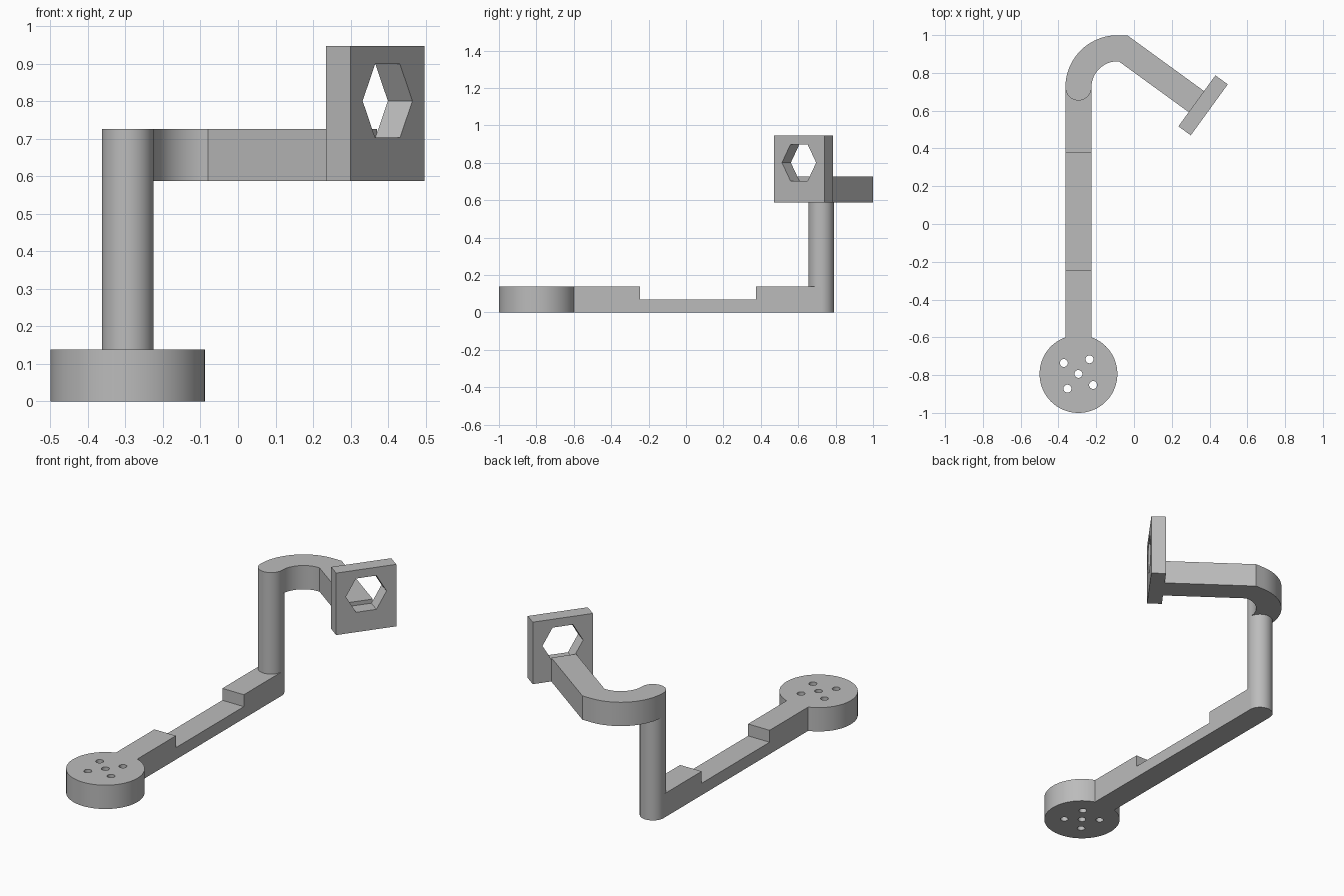
import bpy
import bmesh
from math import sin, cos, tan, pi, radians
from mathutils import Matrix, Vector

cube = bpy.data.objects.get("Cube")
if cube:
    bpy.data.objects.remove(cube, do_unlink=True)

grey = bpy.data.materials.new("plain grey")
grey.use_nodes = True
grey.diffuse_color = (0.5, 0.5, 0.5, 1)
grey.node_tree.nodes["Principled BSDF"].inputs["Base Color"].default_value = (0.5, 0.5, 0.5, 1)

THICK = 0.138          # width and height of the bar
HALF = THICK / 2
BAR_X = -0.294
POST_Y = 0.723
TOP = 0.726


def prism(name, outline, depth, matrix):
    """Extrude a flat outline along local z, then place it."""
    bm = bmesh.new()
    face = bm.faces.new([bm.verts.new((u, v, 0)) for u, v in outline])
    ext = bmesh.ops.extrude_face_region(bm, geom=[face])
    moved = [g for g in ext["geom"] if isinstance(g, bmesh.types.BMVert)]
    bmesh.ops.translate(bm, verts=moved, vec=(0, 0, depth))
    bm.transform(matrix)
    bmesh.ops.recalc_face_normals(bm, faces=bm.faces)
    mesh = bpy.data.meshes.new(name)
    bm.to_mesh(mesh)
    bm.free()
    mesh.materials.append(grey)
    obj = bpy.data.objects.new(name, mesh)
    bpy.context.collection.objects.link(obj)
    return obj


def arc(radius, start, end, steps, cx=0, cy=0):
    angles = [radians(start + (end - start) * i / steps) for i in range(steps + 1)]
    return [(cx + radius * cos(a), cy + radius * sin(a)) for a in angles]


def ring(radius, sides):
    return arc(radius, 0, 360, sides)[:-1]


def activate(obj):
    bpy.ops.object.select_all(action="DESELECT")
    obj.select_set(True)
    bpy.context.view_layer.objects.active = obj


def cut(obj, cutter):
    cutter.hide_render = True
    mod = obj.modifiers.new("cut", "BOOLEAN")
    mod.operation = "DIFFERENCE"
    mod.solver = "EXACT"
    mod.object = cutter
    activate(obj)
    bpy.ops.object.modifier_apply(modifier=mod.name)
    bpy.data.objects.remove(cutter, do_unlink=True)


def smooth(obj):
    activate(obj)
    bpy.ops.object.shade_smooth_by_angle(angle=radians(30))


# Round base with a centre hole and four holes around it
centre = Vector((BAR_X, -0.794, 0))
base = prism("round_base", ring(0.206, 96), THICK, Matrix.Translation(centre))
spots = [(0, 0)] + arc(0.097, 53, 323, 3)
for x, y in spots:
    place = Matrix.Translation(centre + Vector((x, y, -0.1)))
    cut(base, prism("hole_cutter", ring(0.021, 24), 0.4, place))
smooth(base)

# Bar with a lowered middle, drawn from the side
side = [(-0.602, 0), (POST_Y, 0), (POST_Y, THICK), (0.375, THICK),
        (0.375, HALF), (-0.247, HALF), (-0.247, THICK), (-0.602, THICK)]
to_side = Matrix(((0, 0, 1, BAR_X - HALF), (1, 0, 0, 0), (0, 1, 0, 0), (0, 0, 0, 1)))
prism("stepped_bar", side, THICK, to_side)

# Upright post
post = prism("post", ring(HALF, 64), TOP, Matrix.Translation((BAR_X, POST_Y, 0)))
smooth(post)

# Plate frame: local x runs along its width, local y points away from the hook
turn = radians(-36)
out = Vector((cos(turn), sin(turn), 0))
along = Vector((-sin(turn), cos(turn), 0))
back = Vector((0.333, 0.652, 0))

# Hook: quarter turn, mitred corner, straight run up to the plate
bend_x = BAR_X + 0.206
bend_y = POST_Y + 0.001
outer = arc(0.206 + HALF, 180, 90, 32, bend_x, bend_y)
inner = arc(0.206 - HALF, 90, 180, 32, bend_x, bend_y)
mitre = HALF * tan(-turn / 2)
corner_x = -0.058
corners = [(corner_x + mitre, bend_y + 0.206 + HALF),
           (corner_x - mitre, bend_y + 0.206 - HALF)]
ends = []
for cx, cy in corners:
    reach = (back - Vector((cx, cy, 0))).dot(out)
    ends.append((cx + reach * out.x, cy + reach * out.y))
outline = outer + [corners[0], ends[0], ends[1], corners[1]] + inner
hook = prism("hook_arm", outline, THICK, Matrix.Translation((0, 0, TOP - THICK)))
smooth(hook)

# Upright square plate with a hexagonal opening
w, low, high = 0.1668, TOP - THICK, 0.947
frame = Matrix(((along.x, 0, out.x, back.x), (along.y, 0, out.y, back.y),
                (0, 1, 0, 0), (0, 0, 0, 1)))
plate = prism("end_plate", [(-w, low), (w, low), (w, high), (-w, high)], 0.081, frame)
shift = Matrix.Translation((0, 0.801, -0.1))
cut(plate, prism("hexagon_cutter", ring(0.113, 6), 0.3, frame @ shift))
